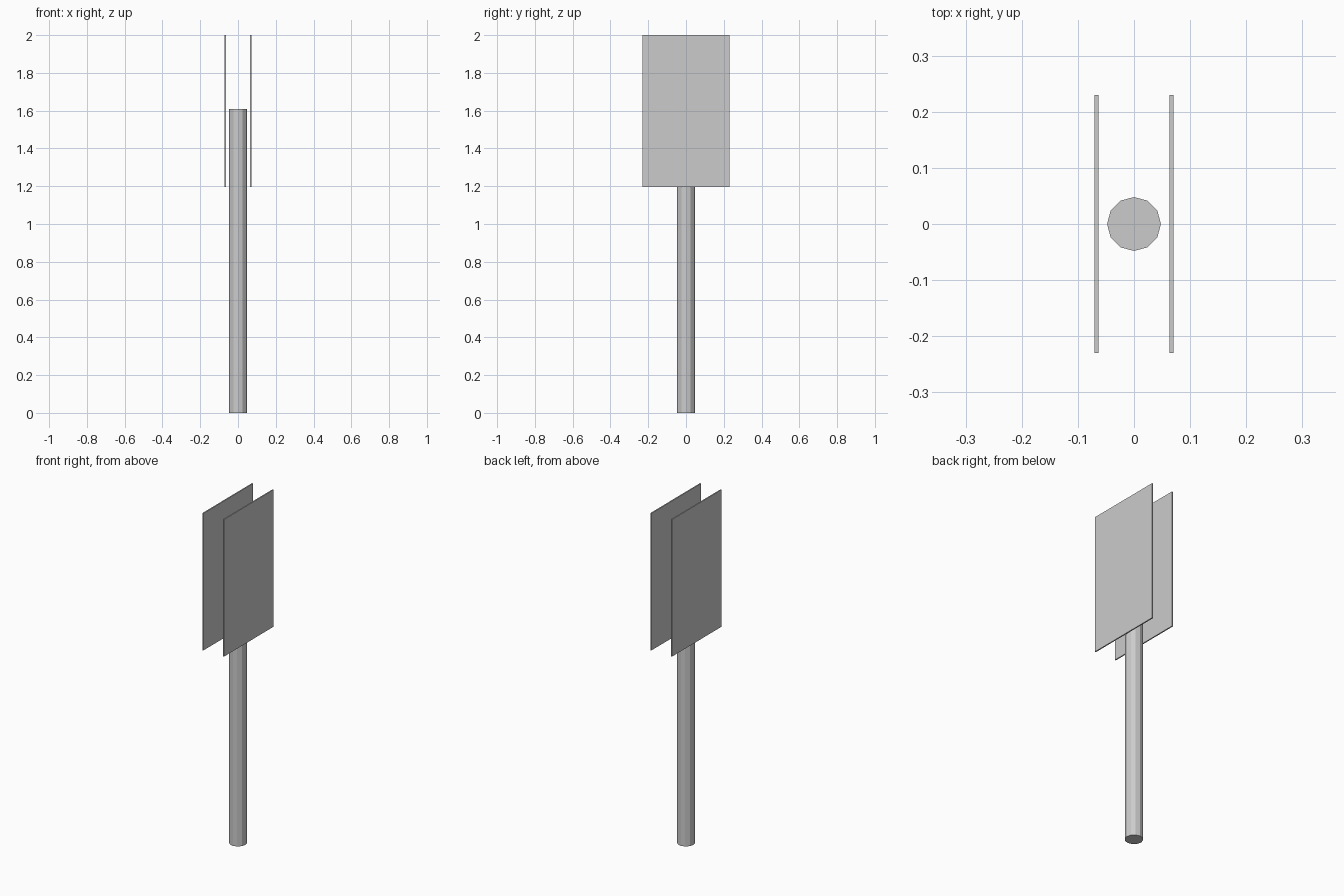
import bpy

if "Cube" in bpy.data.objects:
    bpy.data.objects.remove(bpy.data.objects["Cube"])

# Twelve-sided post
POST_R, POST_H = 0.048, 1.61
bpy.ops.mesh.primitive_cylinder_add(vertices=12, radius=POST_R, depth=POST_H,
                                    location=(0, 0, POST_H / 2))
bpy.context.object.name = "post"


def panel(name, x):
    """Thin upright sign board standing beside the post."""
    z0, z1 = 1.197, 2.0
    bpy.ops.mesh.primitive_cube_add(size=1, location=(x, 0, (z0 + z1) / 2))
    obj = bpy.context.object
    obj.name = name
    obj.scale = (0.007, 0.46, z1 - z0)
    bpy.ops.object.transform_apply(location=False, rotation=False, scale=True)


# Pair of sign panels
for name, side in (("left_panel", -1), ("right_panel", 1)):
    panel(name, side * 0.067)
